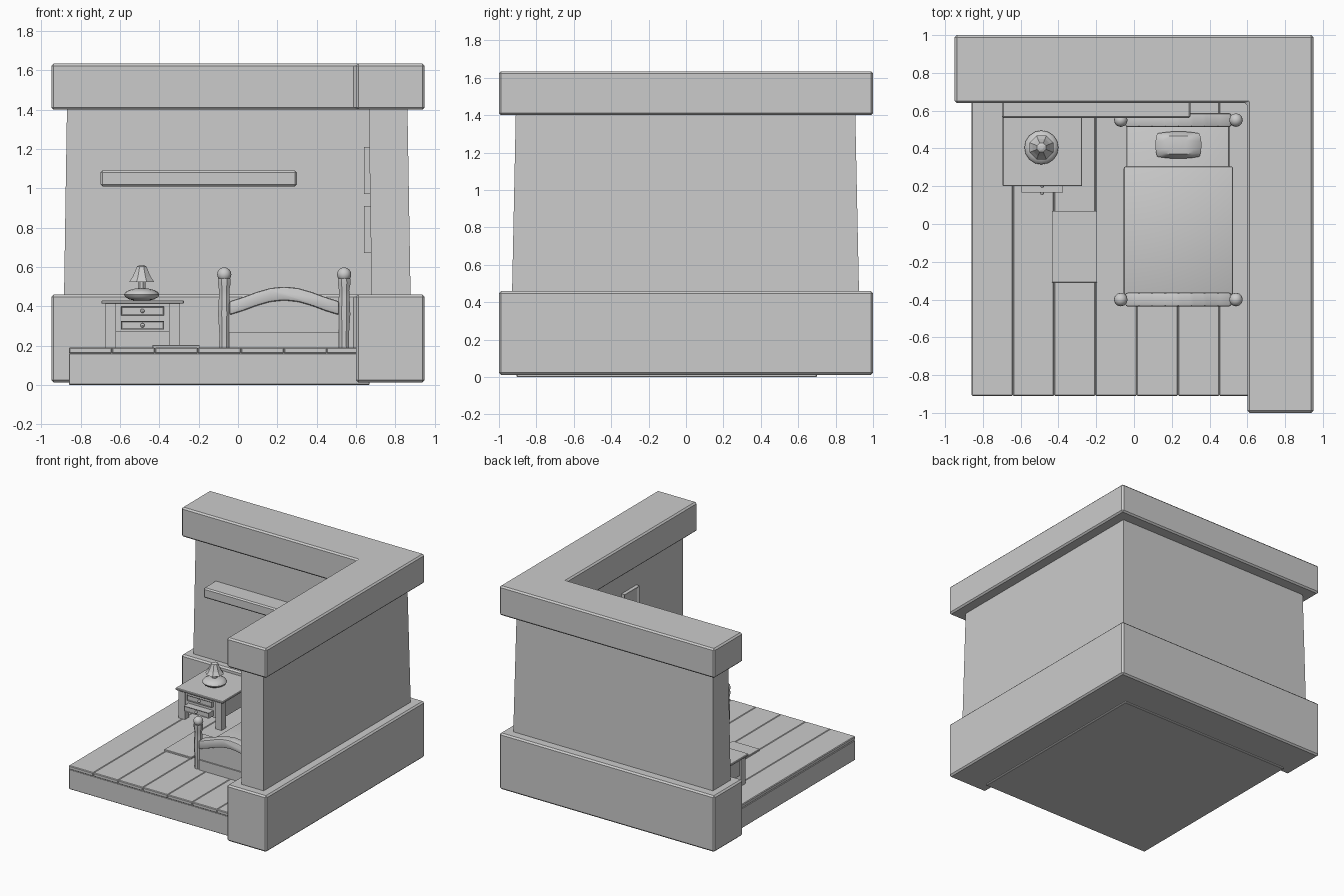
import bpy, bmesh, math
from mathutils import Matrix

if "Cube" in bpy.data.objects:
    bpy.data.objects.remove(bpy.data.objects["Cube"])

grey = bpy.data.materials.new("plain grey")
grey.diffuse_color = (0.6, 0.6, 0.6, 1)
grey.use_nodes = True
grey.node_tree.nodes["Principled BSDF"].inputs["Base Color"].default_value = grey.diffuse_color


def finish(name, bm, smooth=False, bevel=0, segs=1):
    bmesh.ops.recalc_face_normals(bm, faces=bm.faces)
    if bevel:
        bmesh.ops.bevel(bm, geom=bm.edges[:], offset=bevel, segments=segs,
                        affect='EDGES', profile=0.5)
    me = bpy.data.meshes.new(name)
    bm.to_mesh(me)
    bm.free()
    me.materials.append(grey)
    ob = bpy.data.objects.new(name, me)
    bpy.context.collection.objects.link(ob)
    if smooth:
        bpy.ops.object.select_all(action='DESELECT')
        ob.select_set(True)
        bpy.context.view_layer.objects.active = ob
        bpy.ops.object.shade_smooth_by_angle(angle=math.radians(40))
    return ob


def box(name, x, y, z, bevel=0, segs=1, smooth=False):
    bm = bmesh.new()
    m = (Matrix.Translation(((x[0]+x[1])/2, (y[0]+y[1])/2, (z[0]+z[1])/2))
         @ Matrix.Diagonal((x[1]-x[0], y[1]-y[0], z[1]-z[0], 1)))
    bmesh.ops.create_cube(bm, size=1, matrix=m)
    return finish(name, bm, smooth, bevel, segs)


def loft(name, lower, upper, bevel=0, segs=1, smooth=False):
    # closed solid between two matching outlines
    bm = bmesh.new()
    a = [bm.verts.new(p) for p in lower]
    b = [bm.verts.new(p) for p in upper]
    bm.faces.new(a)
    bm.faces.new(b)
    n = len(a)
    for i in range(n):
        bm.faces.new((a[i], a[(i+1) % n], b[(i+1) % n], b[i]))
    return finish(name, bm, smooth, bevel, segs)


def lathe(name, cx, cy, profile, sides=8, smooth=True):
    bm = bmesh.new()
    rings = [[bm.verts.new((cx + r*math.cos(2*math.pi*(i+.5)/sides),
                            cy + r*math.sin(2*math.pi*(i+.5)/sides), z))
              for i in range(sides)] for r, z in profile]
    for a, b in zip(rings, rings[1:]):
        for i in range(sides):
            j = (i+1) % sides
            bm.faces.new((a[i], a[j], b[j], b[i]))
    bm.faces.new(rings[0])
    bm.faces.new(rings[-1])
    return finish(name, bm, smooth)


def ball(name, c, r, scale=(1, 1, 1), u=12, v=8):
    bm = bmesh.new()
    m = Matrix.Translation(c) @ Matrix.Diagonal((*scale, 1))
    bmesh.ops.create_uvsphere(bm, u_segments=u, v_segments=v, radius=r, matrix=m)
    return finish(name, bm, True)


def ell(x0, x1, xi, yf, yi, yb, z):
    return [(x0, yb, z), (x0, yi, z), (xi, yi, z), (xi, yf, z), (x1, yf, z), (x1, yb, z)]


# L-shaped walls: plinth, slightly tapered wall, cap
for nm, z0, z1 in (("wall_plinth", 0.012, 0.46), ("wall_cap", 1.40, 1.635)):
    loft(nm, ell(-.95, .95, .60, -1, .64, 1, z0), ell(-.95, .95, .60, -1, .64, 1, z1), .012)
loft("wall", ell(-.885, .878, .68, -.93, .70, .925, .45),
     ell(-.87, .862, .665, -.91, .71, .905, 1.41))

# floor slab and seven planks
box("floor_base", (-.86, .67), (-.905, .70), (0, .16), .004)
w = 1.53 / 7
for i in range(7):
    box(f"floor_plank_{i+1}", (-.86+i*w, -.86+(i+1)*w), (-.91, .70), (.16, .19), .005)

# wall shelf, rug
box("shelf", (-.70, .30), (.56, .72), (1.01, 1.09), .01)
box("rug", (-.435, -.195), (-.31, .07), (.185, .203), .002)

# picture frames on the right wall
for k, (y0, y1, z0, z1) in enumerate(((-.33, -.14, .97, 1.21), (-.05, .14, .67, .91))):
    bm = bmesh.new()
    m = (Matrix.Translation((.663, (y0+y1)/2, (z0+z1)/2))
         @ Matrix.Diagonal((.046, y1-y0, z1-z0, 1)))
    bmesh.ops.create_cube(bm, size=1, matrix=m)
    bm.normal_update()
    front = [f for f in bm.faces if f.normal.x < -.9]
    bmesh.ops.inset_region(bm, faces=front, thickness=.028)
    bmesh.ops.translate(bm, verts=front[0].verts[:], vec=(.012, 0, 0))
    finish(f"picture_frame_{k+1}", bm)

# nightstand
box("nightstand_top", (-.695, -.275), (.20, .64), (.413, .43), .004)
for x in (-.675, -.35):
    for y in (.215, .575):
        box("nightstand_leg", (x, x+.055), (y, y+.055), (.19, .415))
box("nightstand_body", (-.63, -.34), (.225, .62), (.27, .415))
for x in (-.66, -.335):
    box("nightstand_side", (x, x+.025), (.25, .60), (.27, .415))
for nm, yf, z0 in (("upper_drawer", .205, .354), ("lower_drawer", .167, .281)):
    bm = bmesh.new()
    m = (Matrix.Translation((-.486, (yf+.30)/2, z0+.022))
         @ Matrix.Diagonal((.22, .30-yf, .044, 1)))
    bmesh.ops.create_cube(bm, size=1, matrix=m)
    bm.normal_update()
    front = [f for f in bm.faces if f.normal.y < -.9]
    bmesh.ops.inset_region(bm, faces=front, thickness=.007)
    bmesh.ops.translate(bm, verts=front[0].verts[:], vec=(0, .004, 0))
    finish(nm, bm)
    ball(nm + "_knob", (-.486, yf-.002, z0+.022), .011, u=8, v=6)

# lamp
ball("lamp_base", (-.49, .405, .459), .09, (1, 1, .37), 16, 8)
lathe("lamp_neck", -.49, .405, [(.02, .48), (.02, .535)])
lathe("lamp_shade", -.49, .405, [(.068, .524), (.05, .55), (.036, .58), (.026, .603), (.012, .609)], 8, False)


# bed ends: posts, knobs, arched rail, panel
def arch(t):
    return .425 + .075 * math.sin(math.pi*t)**1.3


def bed_end(nm, yc):
    n = 8
    x = [-.045 + .56*i/n for i in range(n+1)]
    top = [(x[i], arch(i/n)) for i in range(n+1)]
    rail = top + [(a, b-.07) for a, b in reversed(top)]
    panel = [(a, b-.03) for a, b in top] + [(x[-1], .19), (x[0], .19)]
    for part, pts, h, bv in (("rail", rail, .037, .012), ("panel", panel, .02, 0)):
        loft(f"{nm}_{part}", [(a, yc-h, b) for a, b in pts],
             [(a, yc+h, b) for a, b in pts], bv, 2, bv > 0)
    box(nm + "_lower_rail", (-.045, .515), (yc-.03, yc+.03), (.19, .27))
    for px in (-.07, .54):
        lathe(nm + "_post", px, yc, [(.028, .19), (.027, .26), (.034, .36), (.03, .44),
                                     (.028, .48), (.035, .515), (.034, .54)])
        ball(nm + "_knob", (px, yc, .562), .036)


bed_end("footboard", -.40)
bed_end("headboard", .55)

# bedding
box("mattress", (-.04, .505), (-.39, .54), (.20, .35), .012, 2, True)
box("blanket", (-.055, .525), (-.375, .305), (.24, .365), .012, 2, True)

# pillow: bulging cushion from a pinched grid
bm = bmesh.new()
bmesh.ops.create_cube(bm, size=2)
bmesh.ops.subdivide_edges(bm, edges=bm.edges[:], cuts=5, use_grid_fill=True)
for v in bm.verts:
    u, s, t = v.co
    k = max(0, (1-u**4)*(1-s**4))**.5
    v.co = (.235 + .122*u*(1-.08*s*s), .418 + .072*s*(1-.15*u*u), .368 + t*(.006+.034*k))
finish("pillow", bm, True)
